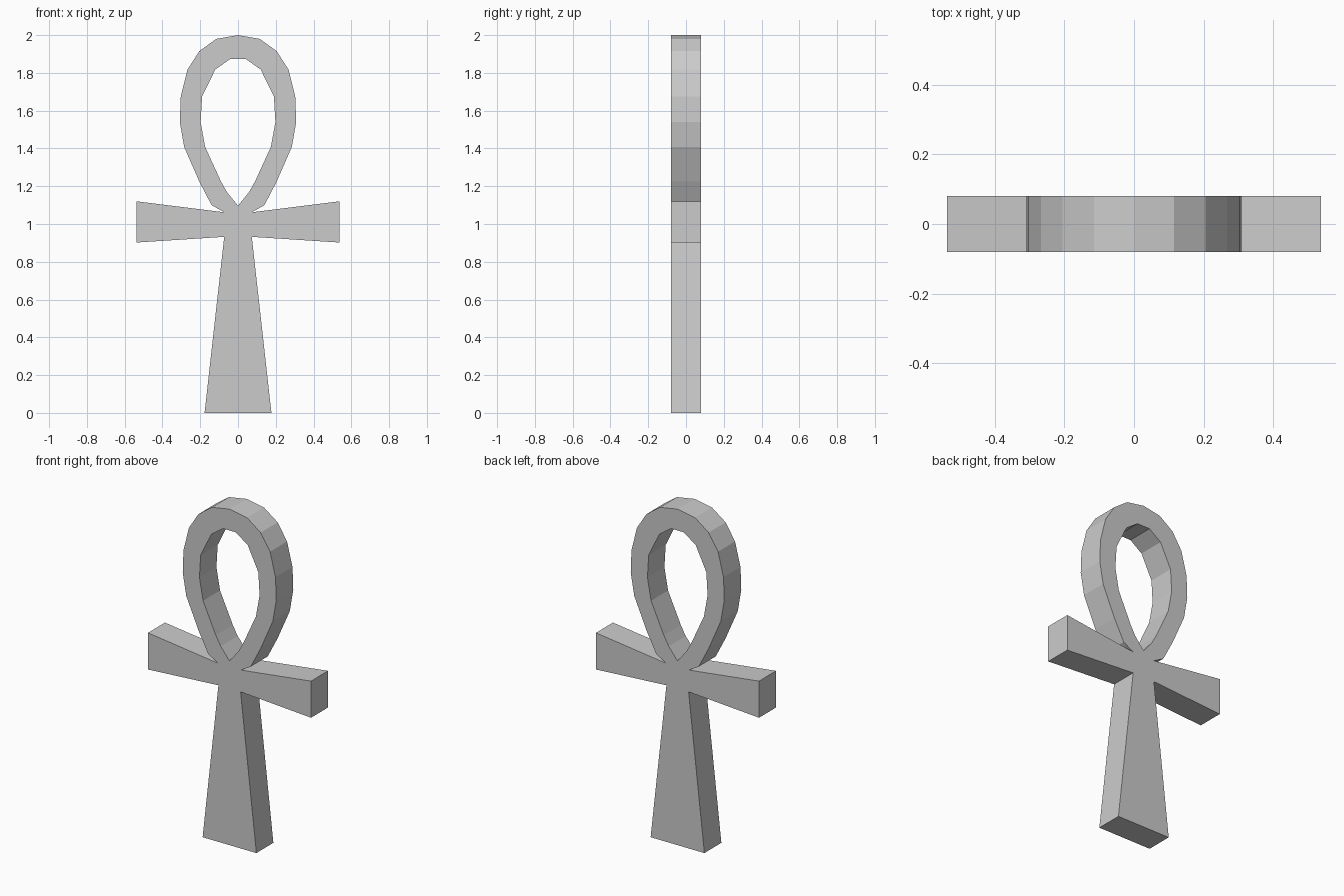
import bpy, bmesh, math
from mathutils import Matrix

if "Cube" in bpy.data.objects:
    bpy.data.objects.remove(bpy.data.objects["Cube"])

HALF_DEPTH = 0.08

# Right half of the outer silhouette, from the top of the loop to the foot (x, z)
outer = [(0, 2.0), (0.115, 1.98), (0.205, 1.915), (0.267, 1.818), (0.303, 1.675),
         (0.308, 1.54), (0.285, 1.408), (0.205, 1.225), (0.14, 1.10), (0.073, 1.062),
         (0.537, 1.12), (0.537, 0.902), (0.073, 0.932), (0.137, 0.37), (0.177, 0)]

# Right half of the teardrop opening, from top to bottom tip
inner = [(0.042, 1.873), (0.12, 1.818), (0.19, 1.675), (0.198, 1.54), (0.174, 1.408),
         (0.09, 1.225), (0.058, 1.168), (0, 1.097)]


def mirrored(half):
    """Close a half outline by mirroring it across x = 0."""
    return half + [(-x, z) for x, z in reversed(half) if x > 0]


def add_outline(curve, points):
    spline = curve.splines.new('POLY')
    spline.points.add(len(points) - 1)
    for p, (x, z) in zip(spline.points, points):
        p.co = (x, z, 0, 1)
    spline.use_cyclic_u = True
    spline.use_smooth = False


# Extruded flat outline with the opening cut as a second contour
curve = bpy.data.curves.new("looped_cross_outline", 'CURVE')
curve.dimensions = '2D'
curve.fill_mode = 'BOTH'
curve.extrude = HALF_DEPTH
add_outline(curve, mirrored(outer))
add_outline(curve, mirrored(inner))
helper = bpy.data.objects.new("outline_helper", curve)
bpy.context.collection.objects.link(helper)

# Convert to a solid mesh, stand it upright and weld the caps
bpy.context.view_layer.update()
mesh = bpy.data.meshes.new_from_object(
    helper.evaluated_get(bpy.context.evaluated_depsgraph_get()))
mesh.name = "looped_cross"
mesh.transform(Matrix.Rotation(math.radians(90), 4, 'X'))
bpy.data.objects.remove(helper)

bm = bmesh.new()
bm.from_mesh(mesh)
bmesh.ops.remove_doubles(bm, verts=bm.verts, dist=0.0005)
bmesh.ops.recalc_face_normals(bm, faces=bm.faces)
for f in bm.faces:
    f.smooth = False
bmesh.ops.dissolve_limit(bm, angle_limit=math.radians(0.5),
                         verts=bm.verts, edges=bm.edges)
bm.to_mesh(mesh)
bm.free()

cross = bpy.data.objects.new("looped_cross", mesh)
bpy.context.collection.objects.link(cross)
